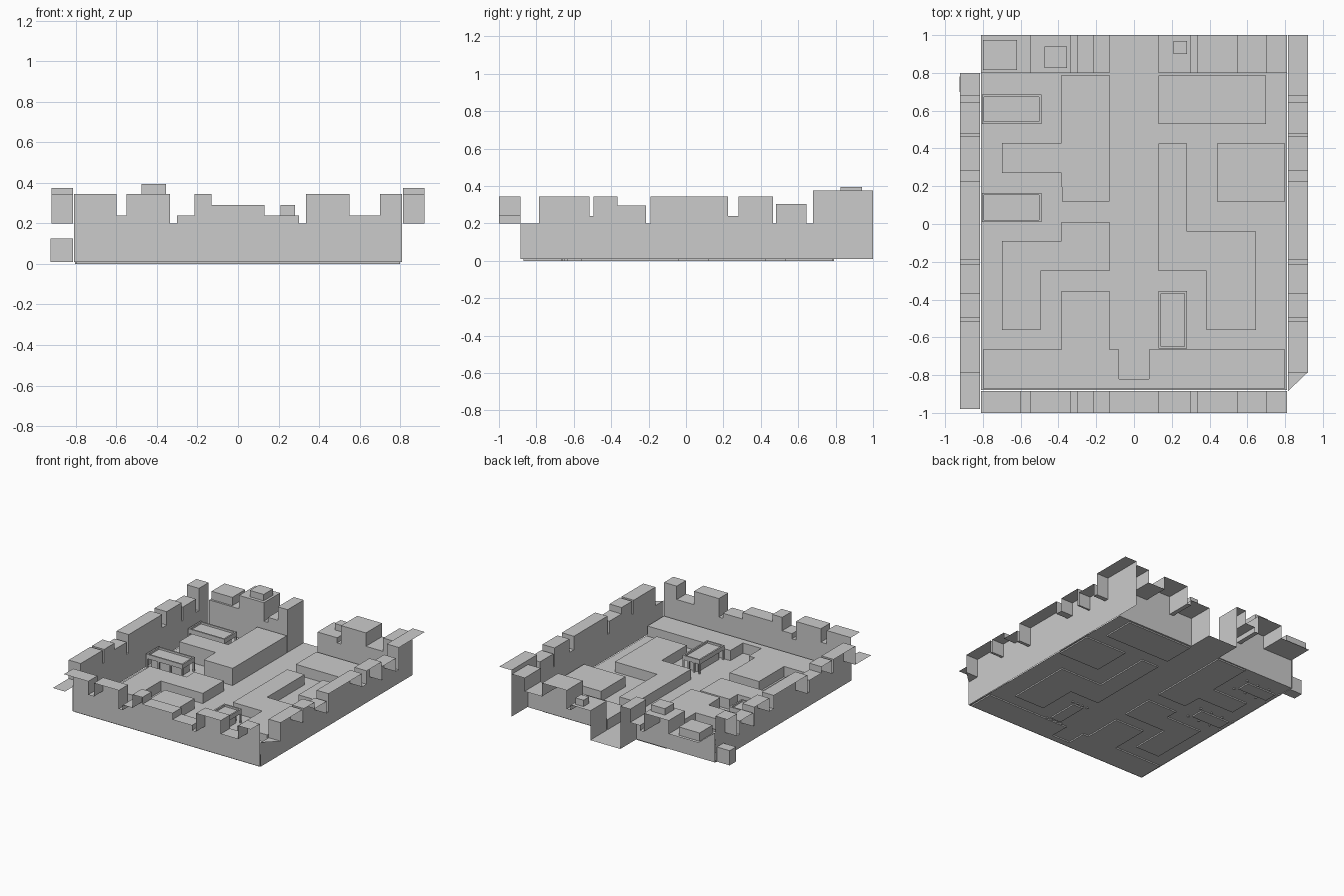
import bpy, bmesh
from mathutils import Vector

if "Cube" in bpy.data.objects:
    bpy.data.objects.remove(bpy.data.objects["Cube"])

FLOOR = 0.01


def finish(bm, name):
    me = bpy.data.meshes.new(name)
    bm.to_mesh(me)
    bm.free()
    ob = bpy.data.objects.new(name, me)
    bpy.context.collection.objects.link(ob)
    return ob


def face(bm, pts, want):
    # flat face turned towards the wanted direction
    f = bm.faces.new([bm.verts.new(p) for p in pts])
    f.normal_update()
    if f.normal.dot(Vector(want)) < 0:
        f.normal_flip()


def add_box(bm, x0, x1, y0, y1, z0, z1):
    r = bmesh.ops.create_cube(bm, size=1)
    for v in r["verts"]:
        v.co = ((x0 + x1) / 2 + v.co.x * (x1 - x0),
                (y0 + y1) / 2 + v.co.y * (y1 - y0),
                (z0 + z1) / 2 + v.co.z * (z1 - z0))


def box(name, *dims):
    bm = bmesh.new()
    add_box(bm, *dims)
    return finish(bm, name)


def prism(name, outline, z0, z1):
    bm = bmesh.new()
    f = bm.faces.new([bm.verts.new((x, y, z0)) for x, y in outline])
    r = bmesh.ops.extrude_face_region(bm, geom=[f])
    for v in r["geom"]:
        if isinstance(v, bmesh.types.BMVert):
            v.co.z = z1
    bmesh.ops.recalc_face_normals(bm, faces=bm.faces)
    return finish(bm, name)


def stepped_wall(name, steps, end, at, inner, outer):
    """Thin wall with a stepped top edge that folds outward into a ledge.
    at(u, d, z) maps along-wall / depth / height to a point."""
    bm = bmesh.new()
    along = at(1, 0, 0) - at(0, 0, 0)
    out = at(0, outer, 0) - at(0, inner, 0)
    prev = None
    for i, (u0, h) in enumerate(steps):
        u1 = steps[i + 1][0] if i + 1 < len(steps) else end
        if h is None:
            prev = None
            continue
        face(bm, [at(u0, inner, FLOOR), at(u1, inner, FLOOR),
                  at(u1, inner, h), at(u0, inner, h)], -out)
        face(bm, [at(u0, inner, h), at(u1, inner, h),
                  at(u1, outer, h), at(u0, outer, h)], (0, 0, 1))
        if prev is not None:
            face(bm, [at(u0, inner, prev), at(u0, outer, prev),
                      at(u0, outer, h), at(u0, inner, h)],
                 along if prev > h else -along)
        prev = h
    return finish(bm, name)


def sheet(name, pts, want):
    bm = bmesh.new()
    face(bm, pts, want)
    return finish(bm, name)


# floor with the exit lane at the back
sheet("floor", [(-.81, -.88, FLOOR), (.81, -.88, FLOOR), (.81, .8, FLOOR), (.13, .8, FLOOR),
                (.13, 1, FLOOR), (-.13, 1, FLOOR), (-.13, .8, FLOOR), (-.81, .8, FLOOR)], (0, 0, 1))

# front and back walls
along_x = lambda u, d, z: Vector((u, d, z))
right_part = [(.13, .24), (.30, .2), (.335, .345), (.55, .24), (.70, .345)]
mid_part = [(-.55, .345), (-.335, .2), (-.30, .24), (-.215, .345)]
stepped_wall("front_wall", [(-.81, .345), (-.60, .24)] + mid_part + [(-.13, .29)] + right_part,
             .81, along_x, -.885, -1)
stepped_wall("back_wall", [(-.81, .24)] + mid_part + [(-.13, None)] + right_part,
             .81, along_x, .8, 1)

# side walls share one stepped outline
along_y = lambda u, d, z: Vector((d, u, z))
side = [(-.785, .345), (-.515, .24), (-.495, .345), (-.365, .295), (-.215, .2), (-.19, .345),
        (.225, .24), (.28, .345), (.465, .2), (.48, .305), (.645, .2), (.68, .375)]
stepped_wall("left_wall", side, .8, along_y, -.815, -.92)
stepped_wall("right_wall", side, 1, along_y, .815, .92)

# front ends of the side walls: straight ledge left, slanted corner right
for s, n in ((-1, "left"), (1, "right")):
    x = s * .815
    sheet(n + "_wall_front_end", [(x, -.885, FLOOR), (x, -.785, FLOOR), (x, -.785, .2), (x, -.885, .2)], (-s, 0, 0))
    sheet(n + "_wall_front_riser", [(x, -.785, .2), (s * .92, -.785, .2), (s * .92, -.785, .345),
                                    (x, -.785, .345)], (0, -1, 0))
sheet("left_corner_ledge", [(-.92, -.98, .2), (-.815, -.98, .2), (-.815, -.785, .2), (-.92, -.785, .2)], (0, 0, 1))
sheet("right_corner_ledge", [(.815, -.885, .2), (.92, -.785, .2), (.815, -.785, .2)], (0, 0, 1))

# sides of the exit lane
for x, h, n in ((-.13, .345, "left"), (.13, .24, "right")):
    sheet("exit_side_" + n, [(x, .8, FLOOR), (x, 1, FLOOR), (x, 1, h), (x, .8, h)], (-x, 0, 0))

# boxes on top of the back wall and one outside the left wall
box("corner_box", -.80, -.62, .815, .975, .24, .305)
box("roof_box", -.475, -.355, .825, .94, .345, .395)
box("small_roof_box", .21, .28, .90, .97, .24, .29)
box("outer_box", -.925, -.815, .70, .78, FLOOR, .125)

# raised floor blocks
prism("back_left_block", [(-.38, .12), (-.13, .12), (-.13, .79), (-.385, .79), (-.385, .43),
                          (-.70, .43), (-.70, .27), (-.385, .27)], 0, .145)
prism("middle_left_block", [(-.70, -.56), (-.495, -.56), (-.495, -.25), (-.13, -.25), (-.13, .01),
                            (-.385, .01), (-.385, -.09), (-.70, -.09)], 0, .09)
prism("middle_right_block", [(.13, -.25), (.385, -.25), (.385, -.56), (.645, -.56), (.645, -.04),
                             (.28, -.04), (.28, .425), (.13, .425)], 0, .09)
prism("front_block", [(-.80, -.87), (.80, -.87), (.80, -.665), (.08, -.665), (.08, -.82), (-.08, -.82),
                      (-.08, -.665), (-.13, -.665), (-.13, -.355), (-.385, -.355), (-.385, -.665),
                      (-.80, -.665)], 0, .09)
box("back_right_block", .13, .70, .53, .785, 0, .09)
box("right_block", .44, .80, .12, .425, 0, .09)


# open racks: inner core, posts, top panel and raised rim
def rack(name, x0, x1, y0, y1):
    bm = bmesh.new()
    t, top = .012, .12
    add_box(bm, x0 + .03, x1 - .03, y0 + .025, y1 - .025, 0, top - .02)
    add_box(bm, x0, x1, y0, y1, top - .035, top - .015)
    for y in (y0, y1 - t):
        add_box(bm, x0, x1, y, y + t, top - .015, top)
    for x in (x0, x1 - t):
        add_box(bm, x, x + t, y0 + t, y1 - t, top - .015, top)
    for i in range(4):
        px = x0 + (x1 - x0 - t) * i / 3
        for y in (y0, y1 - t):
            add_box(bm, px, px + t, y, y + t, 0, top - .035)
    return finish(bm, name)


rack("rack_back_left", -.805, -.49, .53, .685)
rack("rack_middle_left", -.805, -.49, .01, .165)
rack("rack_front", .13, .28, -.66, -.355)
